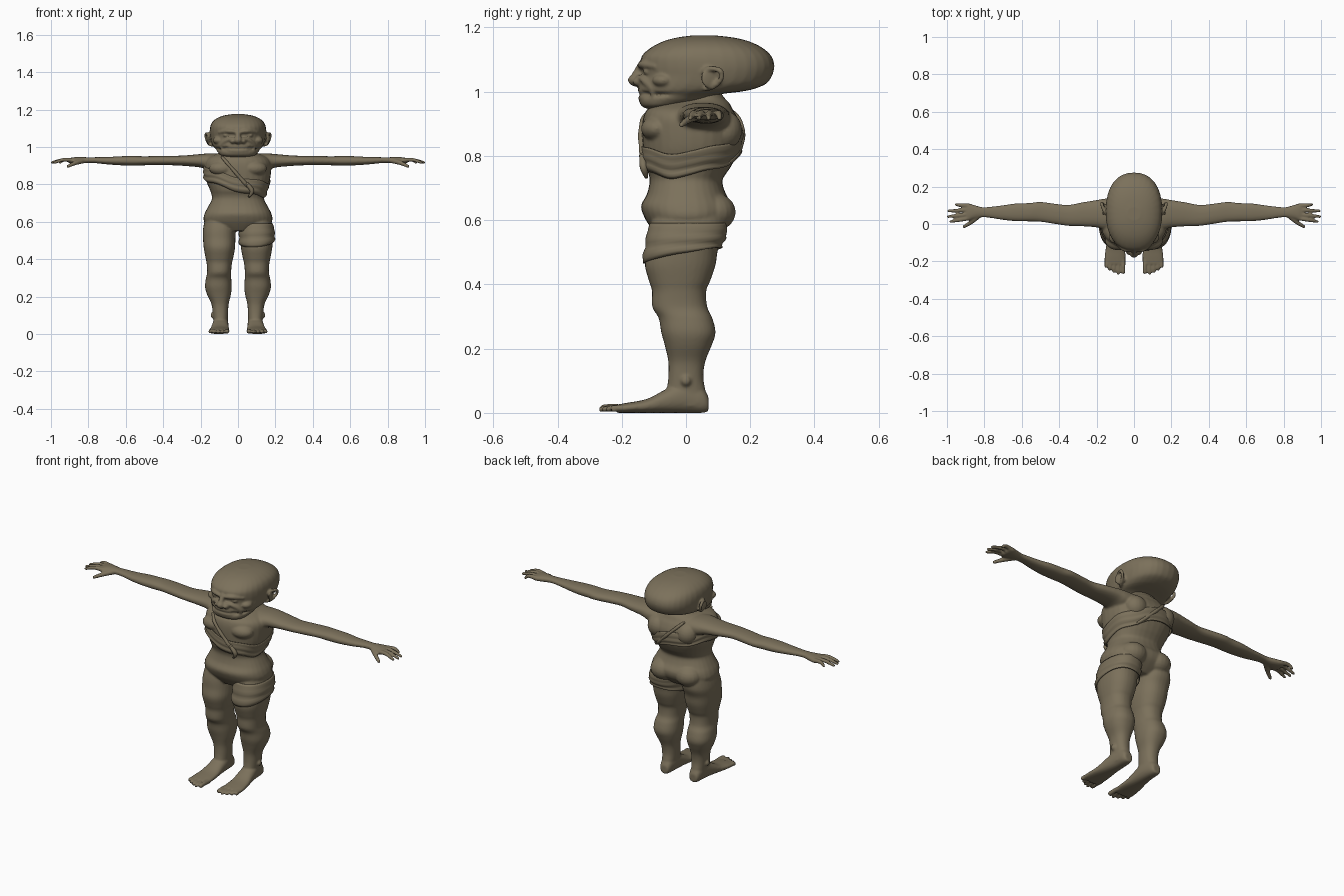
import bpy, bmesh, math
from mathutils import Vector, Matrix

skin = bpy.data.materials.new("olive_brown")
skin.diffuse_color = (0.2, 0.165, 0.105, 1)


def dense(st, n=4):
    """Smooth the stations of a loft with a Catmull-Rom curve."""
    out = []
    for i in range(len(st) - 1):
        p0, p1, p2, p3 = (st[max(0, min(len(st) - 1, i + k))] for k in (-1, 0, 1, 2))
        for j in range(n):
            t = j / n
            out.append([b + 0.5 * t * (c - a + t * (2*a - 5*b + 4*c - d + t * (3*(b - c) + d - a)))
                        for a, b, c, d in zip(p0, p1, p2, p3)])
    return out + [list(st[-1])]


def ring_point(r, th, axis, side=1, grow=0.0, e=2.3):
    """Point on a superellipse; r = (position, min a, max a, min b, max b)."""
    c, s = math.cos(th), math.sin(th)
    a = (r[1] + r[2]) / 2 + ((r[2] - r[1]) / 2 + grow) * math.copysign(abs(c) ** (2 / e), c)
    b = (r[3] + r[4]) / 2 + ((r[4] - r[3]) / 2 + grow) * math.copysign(abs(s) ** (2 / e), s)
    p = [a, b]
    p.insert(axis, r[0])
    return Vector((p[0] * side, p[1], p[2]))


def skin_rings(bm, rings, cap=True):
    vs = [[bm.verts.new(p) for p in ring] for ring in rings]
    n = len(vs[0])
    for a, b in zip(vs, vs[1:]):
        for i in range(n):
            bm.faces.new((a[i], a[(i + 1) % n], b[(i + 1) % n], b[i]))
    if cap:
        bm.faces.new(vs[0])
        bm.faces.new(vs[-1])


def loft(bm, st, axis, side=1, n=32):
    skin_rings(bm, [[ring_point(r, 2 * math.pi * i / n, axis, side) for i in range(n)]
                    for r in dense(st)])


def tube(bm, pts, radii, side=1, n=10):
    """Rounded tapering tube for fingers, toes, lips and folds."""
    path = dense([(*p, r) for p, r in zip(pts, radii)])
    pos = [Vector((p[0] * side, p[1], p[2])) for p in path]
    rings = []
    for i, p in enumerate(pos):
        t = (pos[min(i + 1, len(pos) - 1)] - pos[max(i - 1, 0)]).normalized()
        u = t.orthogonal().normalized() if i == 0 else (u - t * u.dot(t)).normalized()
        v = t.cross(u)
        rings.append([p + path[i][3] * (u * math.cos(2*math.pi*k/n) + v * math.sin(2*math.pi*k/n))
                      for k in range(n)])
    skin_rings(bm, rings)
    for p, r in ((pos[0], path[0][3]), (pos[-1], path[-1][3])):
        ball(bm, p, (r, r, r))


def ball(bm, c, s, rot=0.0):
    bmesh.ops.create_uvsphere(bm, u_segments=20, v_segments=12, radius=1,
        matrix=Matrix.Translation(c) @ Matrix.Rotation(rot, 4, 'Z') @ Matrix.Diagonal((*s, 1)))


def finish(name, bm, voxel=None, thick=None):
    bmesh.ops.recalc_face_normals(bm, faces=bm.faces)
    me = bpy.data.meshes.new(name)
    bm.to_mesh(me)
    bm.free()
    me.materials.append(skin)
    for p in me.polygons:
        p.use_smooth = True
    ob = bpy.data.objects.new(name, me)
    bpy.context.collection.objects.link(ob)
    if voxel:
        m = ob.modifiers.new("merge", 'REMESH')
        m.mode, m.voxel_size, m.use_smooth_shade = 'VOXEL', voxel, True
        m = ob.modifiers.new("soften", 'SMOOTH')
        m.factor, m.iterations = 0.5, 3
    if thick:
        m = ob.modifiers.new("thickness", 'SOLIDIFY')
        m.thickness, m.offset = thick, 0
    return ob


# Torso: z, half width, front y, back y
torso = [(z, -w, w, f, b) for z, w, f, b in (
    (.55, .09, -.09, .08), (.58, .16, -.112, .115), (.61, .184, -.13, .14), (.645, .178, -.14, .145),
    (.68, .16, -.122, .125), (.72, .14, -.113, .113), (.745, .142, -.117, .125), (.77, .15, -.128, .142),
    (.82, .17, -.134, .165), (.88, .178, -.137, .172), (.92, .176, -.133, .16), (.945, .155, -.12, .145),
    (.965, .11, -.085, .135), (.98, .085, -.04, .12), (1.01, .075, -.01, .10))]
# Leg: z, inner x, outer x, front y, back y
leg = [(.02, .058, .128, -.05, .062), (.06, .055, .13, -.06, .062), (.11, .053, .135, -.055, .054),
       (.16, .05, .142, -.055, .06), (.21, .038, .165, -.066, .08), (.25, .034, .176, -.077, .092),
       (.295, .036, .172, -.085, .082), (.33, .037, .165, -.105, .066), (.38, .032, .168, -.106, .063),
       (.41, .025, .174, -.115, .075), (.46, .016, .183, -.128, .092), (.51, .014, .187, -.12, .10),
       (.56, .012, .187, -.115, .12), (.62, .01, .175, -.10, .12)]
# Arm and palm: x, front y, back y, low z, high z
arm = [(.10, -.03, .14, .86, .965), (.16, -.03, .135, .875, .965), (.20, -.018, .128, .89, .962),
       (.28, -.012, .115, .898, .955), (.35, -.01, .102, .902, .952), (.42, 0, .108, .902, .952),
       (.50, .012, .118, .902, .95), (.56, .014, .112, .90, .952), (.63, .015, .11, .902, .95),
       (.70, .022, .10, .907, .946), (.77, .033, .092, .914, .945), (.81, .036, .09, .914, .945),
       (.85, .03, .10, .911, .946), (.885, .018, .11, .911, .944), (.905, .022, .108, .914, .938)]
# Foot: y, inner x, outer x, low z, high z
foot = [(.07, .07, .115, .005, .05), (.05, .06, .125, 0, .08), (0, .052, .132, 0, .10),
        (-.06, .05, .14, 0, .075), (-.12, .047, .15, 0, .044), (-.18, .045, .158, 0, .032),
        (-.215, .046, .158, 0, .026)]

# Body with limbs, hands and feet
bm = bmesh.new()
loft(bm, torso, 2)
for s in (-1, 1):
    loft(bm, leg, 2, s)
    loft(bm, arm, 0, s)
    loft(bm, foot, 1, s)
    ball(bm, (s * .078, .085, .625), (.075, .07, .06))        # buttock
    ball(bm, (s * .085, -.09, .885), (.07, .05, .04))         # chest muscle
    ball(bm, (s * .09, .12, .88), (.06, .055, .06))           # shoulder blade
    ball(bm, (s * .135, 0, .1), (.012, .016, .016))           # ankle bone
    for y0, y1, tip in ((.098, .104, .958), (.076, .07, .998), (.052, .04, 1.001), (.031, .013, .987)):
        tube(bm, [(.88, y0, .928), (.93, (y0 + y1) / 2, .932), (tip - .007, y1, .917)],
             (.012, .0105, .008), s)
    tube(bm, [(.83, .045, .926), (.87, .01, .914), (.908, -.014, .897)], (.015, .012, .009), s)
    for x, tip in ((.058, -.268), (.083, -.272), (.106, -.262), (.128, -.25), (.148, -.234)):
        r = .0125 if x < .06 else .0095
        tube(bm, [(x, -.19, .014), (x, -.225, .016), (x * 1.01, tip + r, r + .002)], (r, r, r), s)
finish("body", bm, .0055)

# Head: z, half width, face y, back y
head = [(z, -w, w, f, b) for z, w, f, b in (
    (.946, .05, -.12, -.05), (.955, .09, -.138, -.01), (.972, .108, -.146, .06), (.983, .115, -.138, .085),
    (.988, .118, -.115, .095), (.994, .124, -.115, .12), (1.0, .13, -.143, .17), (1.008, .136, -.148, .21),
    (1.025, .143, -.145, .25), (1.05, .148, -.138, .268), (1.08, .151, -.141, .275), (1.11, .148, -.138, .266),
    (1.135, .136, -.112, .24), (1.155, .11, -.075, .20), (1.168, .075, -.03, .15), (1.175, .035, .02, .09))]
bm = bmesh.new()
loft(bm, head, 2)
ball(bm, (0, -.15, 1.036), (.024, .031, .021))                # nose tip
tube(bm, [(0, -.138, 1.085), (0, -.15, 1.06), (0, -.16, 1.04)], (.012, .014, .016))
for z, y, r in ((.98, -.14, .009), (1.003, -.141, .009)):     # lips
    tube(bm, [(-.072, y + .035, z + .006), (-.045, y + .008, z + .001), (0, y, z),
              (.045, y + .008, z + .001), (.072, y + .035, z + .006)], (.005, r, r, r, .005))
for s in (-1, 1):
    ball(bm, (s * .027, -.146, 1.031), (.016, .02, .014))     # nostril
    ball(bm, (s * .06, -.119, 1.062), (.02, .015, .011))      # eye
    tube(bm, [(.012, -.143, 1.08), (.055, -.134, 1.085), (.1, -.095, 1.078)], (.008, .012, .008), s)
    tube(bm, [(.025, -.148, 1.047), (.06, -.13, 1.035), (.085, -.105, 1.01), (.082, -.1, .98)],
         (.007, .011, .012, .008), s)
    ball(bm, (s * .1, -.07, 1.035), (.035, .035, .022))       # cheek
    ball(bm, (s * .155, .078, 1.042), (.008, .034, .034), s * .35)   # ear
    tube(bm, [(.142, .048, 1.055), (.16, .068, 1.071), (.172, .105, 1.066), (.168, .11, 1.04),
              (.154, .085, 1.016), (.138, .06, 1.008)], (.007, .008, .009, .008, .009, .007), s)
finish("head", bm, .005)


def at(st, z):
    """Cross-section of a vertical loft at height z."""
    d = dense(st)
    for a, b in zip(d, d[1:]):
        if a[0] <= z <= b[0]:
            t = (z - a[0]) / (b[0] - a[0])
            return [p + t * (q - p) for p, q in zip(a, b)]
    return d[-1]


def wrap(name, st, hem, top, n=72, rows=10):
    """Pleated cloth that follows a vertical loft between two slanted edges."""
    bm = bmesh.new()
    rings = []
    for k in range(rows + 1):
        t = k / rows
        ring = []
        for i in range(n):
            th = 2 * math.pi * i / n
            z = hem(th) + t * (top(th) - hem(th))
            grow = .007 + .004 * math.sin(t * 16 + 2 * math.sin(th)) * (1 - t) - .005 * t * t
            ring.append(ring_point(at(st, z), th, 2, 1, grow))
        rings.append(ring)
    skin_rings(bm, rings, cap=False)
    return finish(name, bm, thick=.005)


# Cloth round the chest and round one thigh
def chest_hem(th):
    return .785 - .045 * math.cos(th) + .02 * math.sin(th) + .006 * math.sin(5 * th)


wrap("chest_wrap", torso, chest_hem, lambda th: chest_hem(th) + .075)
wrap("thigh_wrap", leg, lambda th: .49 + .024 * math.sin(th) + .008 * math.cos(th), lambda th: .59)

# Twisted strap across chest and back
bm = bmesh.new()
for turn, x0, x1 in ((-1, -.085, .06), (1, -.08, .09)):
    pts = []
    for k in range(7):
        t = k / 6
        x, z = x0 + t * (x1 - x0), .945 - .165 * t
        r = at(torso, z)
        y = (r[3] if turn < 0 else r[4])
        q = max(0, 1 - abs(x / r[2]) ** 2.3) ** (1 / 2.3)
        mid = (r[3] + r[4]) / 2
        pts.append((x, mid + (y - mid) * q + turn * .003, z))
    tube(bm, pts, [.007, .009, .008, .01, .009, .011, .008])
tube(bm, [(.05, -.136, .80), (.075, -.132, .765), (.06, -.124, .735)], (.01, .012, .006))
finish("strap", bm)
